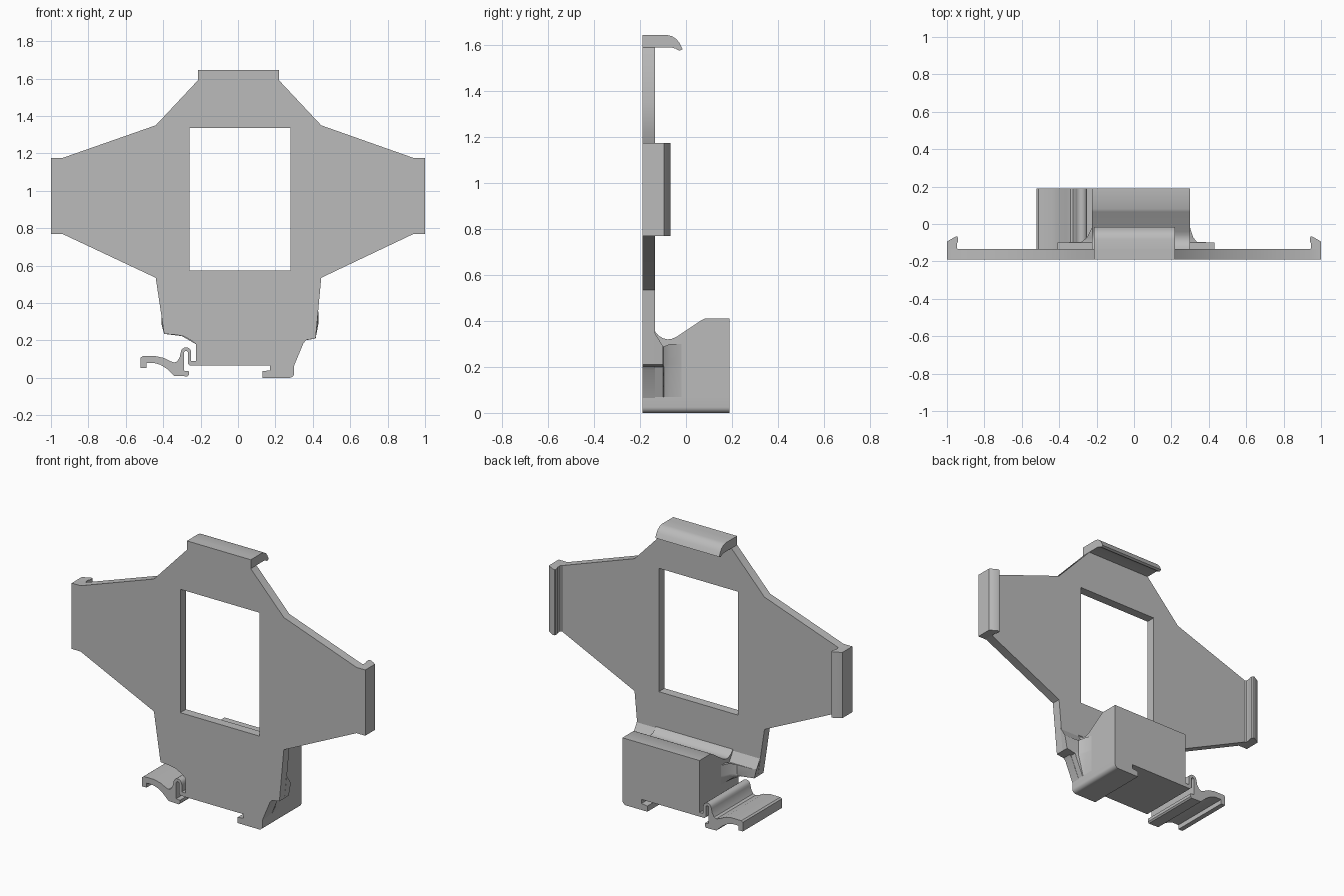
import bpy, bmesh, math

cube = bpy.data.objects.get("Cube")
if cube:
    bpy.data.objects.remove(cube, do_unlink=True)

grey = bpy.data.materials.new("plain grey plastic")
grey.use_nodes = True
grey.diffuse_color = (0.5, 0.5, 0.5, 1)
grey.node_tree.nodes["Principled BSDF"].inputs["Base Color"].default_value = (0.5, 0.5, 0.5, 1)

FRONT, PLATE_BACK, BACK = -0.19, -0.135, 0.19


def finish(bm, name):
    """Turn a bmesh into a shaded object."""
    bmesh.ops.recalc_face_normals(bm, faces=bm.faces[:])
    mesh = bpy.data.meshes.new(name)
    bm.to_mesh(mesh)
    bm.free()
    mesh.materials.append(grey)
    obj = bpy.data.objects.new(name, mesh)
    bpy.context.collection.objects.link(obj)
    bpy.ops.object.select_all(action='DESELECT')
    obj.select_set(True)
    bpy.context.view_layer.objects.active = obj
    bpy.ops.object.shade_smooth_by_angle(angle=math.radians(32))
    return obj


def extrude(name, loops, axis, start, end):
    """Extrude a 2D outline (further loops are holes) along an axis."""
    place = {'x': lambda a, b: (start, a, b),
             'y': lambda a, b: (a, start, b),
             'z': lambda a, b: (a, b, start)}[axis]
    bm = bmesh.new()
    for loop in loops:
        vs = [bm.verts.new(place(a, b)) for a, b in loop]
        for i, v in enumerate(vs):
            bm.edges.new((v, vs[i - 1]))
    bmesh.ops.triangle_fill(bm, edges=bm.edges[:], use_beauty=True)
    new = bmesh.ops.extrude_face_region(bm, geom=bm.faces[:])["geom"]
    shift = [end - start if k == axis else 0 for k in 'xyz']
    bmesh.ops.translate(bm, vec=shift,
                        verts=[g for g in new if isinstance(g, bmesh.types.BMVert)])
    return finish(bm, name)


def loft(name, sections):
    """Bridge (y, xz outline) sections of equal point count."""
    bm = bmesh.new()
    rings = [[bm.verts.new((x, y, z)) for x, z in pts] for y, pts in sections]
    n = len(rings[0])
    for a, b in zip(rings, rings[1:]):
        for i in range(n):
            j = (i + 1) % n
            bm.faces.new((a[i], a[j], b[j], b[i]))
    bm.faces.new(rings[0])
    bm.faces.new(rings[-1])
    return finish(bm, name)


def arc(cx, cy, r, a0, a1, steps=6):
    """Points along a circular arc, angles in degrees."""
    return [(cx + r * math.cos(math.radians(a0 + (a1 - a0) * i / steps)),
             cy + r * math.sin(math.radians(a0 + (a1 - a0) * i / steps)))
            for i in range(steps + 1)]


# Flat plate with its window
outline = [
    (0.22, 1.645), (0.22, 1.59), (0.445, 1.35), (0.94, 1.175), (1, 1.175),
    (1, 0.77), (0.94, 0.77), (0.445, 0.535), (0.415, 0.21), (0.365, 0.203),
    (0.35, 0.185), (0.30, 0.065), (-0.225, 0.065), (-0.225, 0.18),
    (-0.25, 0.2), (-0.29, 0.222), (-0.33, 0.23), (-0.395, 0.235),
    (-0.44, 0.535), (-0.94, 0.77), (-1, 0.77), (-1, 1.175), (-0.94, 1.175),
    (-0.44, 1.35), (-0.215, 1.59), (-0.215, 1.645)]
window = [(-0.26, 0.575), (0.28, 0.575), (0.28, 1.335), (-0.26, 1.335)]
extrude("plate", [outline, window], 'y', FRONT, PLATE_BACK)

# Hooks at the wing tips
for side, name in ((1, "left_hook"), (-1, "right_hook")):
    hook = [(1, PLATE_BACK - 0.01), (1, -0.095), (0.985, -0.085), (0.955, -0.068),
            (0.945, -0.068), (0.94, -0.075), (0.94, -0.09), (0.947, -0.105),
            (0.947, -0.128), (0.94, PLATE_BACK), (0.94, PLATE_BACK - 0.01)]
    extrude(name, [[(side * x, y) for x, y in hook]], 'z', 0.77, 1.175)

# Curved hook along the top
top = [(PLATE_BACK - 0.01, 1.645), (-0.08, 1.645), (-0.06, 1.64), (-0.042, 1.628),
       (-0.028, 1.61), (-0.015, 1.583), (-0.03, 1.577), (-0.045, 1.586),
       (-0.06, 1.59), (PLATE_BACK - 0.01, 1.59)]
extrude("top_hook", [top], 'x', -0.215, 0.22)

# Rear block with sloped, hollowed top
block = [(PLATE_BACK - 0.01, 0.065), (BACK, 0.065), (BACK, 0.41), (0.08, 0.41),
         (0.065, 0.402), (-0.04, 0.332), (-0.06, 0.323), (-0.08, 0.32),
         (-0.10, 0.325), (-0.12, 0.337), (PLATE_BACK, 0.355), (PLATE_BACK - 0.01, 0.355)]
extrude("rear_block", [block], 'x', -0.225, 0.30)

# Fixed foot under the block
foot = [(0.17, 0.075), (0.17, 0.04), (0.13, 0.035), (0.13, 0.005), (0.13, 0),
        *arc(0.275, 0.025, 0.025, -90, 0), (0.30, 0.075)]
extrude("fixed_foot", [foot], 'y', FRONT, BACK)

# Flared shoulders between plate and block
left_rows = [(0.43, 0.355), (0.415, 0.21), (0.355, 0.2), (0.30, 0.07)]
right_rows = [(-0.41, 0.355), (-0.395, 0.235), (-0.30, 0.223), (-0.225, 0.18)]
for name, rows, wall, flare in (("left_shoulder", left_rows, 0.30, 0.335),
                                ("right_shoulder", right_rows, -0.225, -0.28)):
    low = rows[-1][1]

    def ring(top_z, limit):
        pts = [(0, top_z)]
        for i, (x, z) in enumerate(rows):
            x = min(x, limit) if limit > 0 else max(x, limit)
            pts.append((x, top_z if i == 0 else z))
        return pts + [(0, low)]
    loft(name, [(PLATE_BACK - 0.005, ring(0.355, math.copysign(1, wall))),
                (-0.10, ring(0.29, math.copysign(1, wall))),
                (-0.095, ring(0.29, flare)),
                (-0.07, ring(0.30, wall + (flare - wall) * 0.45)),
                (-0.02, ring(0.30, wall))])

# Springy release clip, one folded strip
clip = [(-0.215, 0.065), (-0.215, 0.09), (-0.25, 0.09), (-0.25, 0.135),
        *arc(-0.278, 0.135, 0.028, 0, 180, 8),
        (-0.312, 0.11), (-0.325, 0.088), (-0.34, 0.082), (-0.36, 0.088),
        (-0.395, 0.106), (-0.44, 0.116), (-0.51, 0.116), (-0.52, 0.108),
        (-0.52, 0.052), (-0.49, 0.052), (-0.49, 0.08), (-0.45, 0.08),
        (-0.415, 0.07), (-0.38, 0.048), (-0.34, 0.01), (-0.27, 0.008),
        (-0.262, 0.016), (-0.262, 0.035), (-0.288, 0.038), (-0.288, 0.135),
        *arc(-0.278, 0.135, 0.01, 180, 0, 6)[1:], (-0.268, 0.075), (-0.258, 0.065)]
extrude("release_clip", [clip], 'y', FRONT, BACK)
